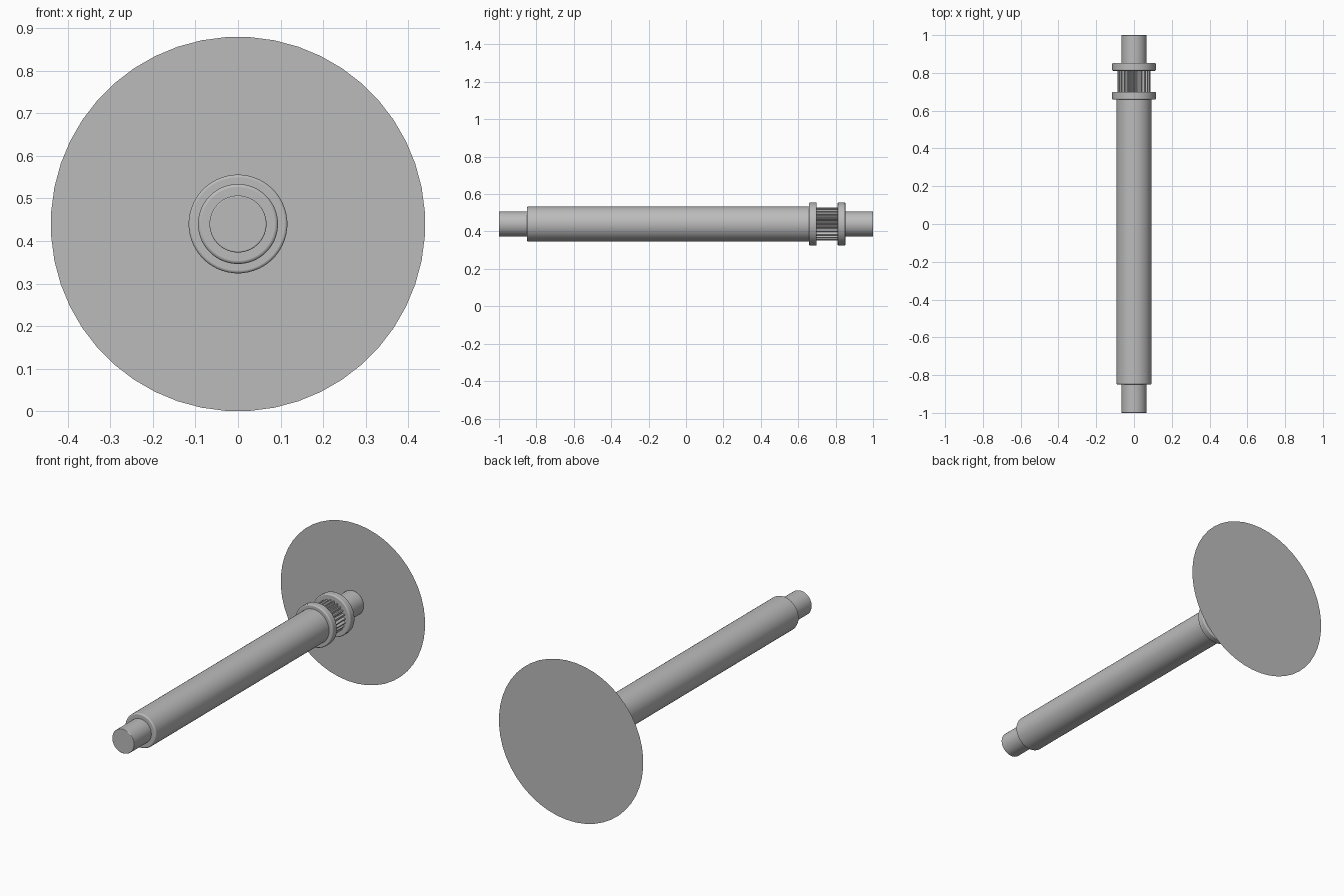
import bpy, bmesh, math

AXIS_Z = 0.44

cube = bpy.data.objects.get("Cube")
if cube:
    bpy.data.objects.remove(cube, do_unlink=True)

# One plain grey for the whole model
GREY = (0.5, 0.5, 0.5, 1.0)
steel = bpy.data.materials.new("plain_grey")
steel.diffuse_color = GREY
steel.use_nodes = True
steel.node_tree.nodes["Principled BSDF"].inputs["Base Color"].default_value = GREY


def ring_point(radius, angle, y):
    return (radius * math.cos(angle), y, AXIS_Z + radius * math.sin(angle))


def finish(name, bm):
    bmesh.ops.recalc_face_normals(bm, faces=bm.faces)
    mesh = bpy.data.meshes.new(name)
    bm.to_mesh(mesh)
    bm.free()
    mesh.materials.append(steel)
    obj = bpy.data.objects.new(name, mesh)
    bpy.context.collection.objects.link(obj)
    bpy.ops.object.select_all(action="DESELECT")
    obj.select_set(True)
    bpy.context.view_layer.objects.active = obj
    bpy.ops.object.shade_smooth_by_angle(angle=math.radians(35))
    return obj


def prism(name, radii, y0, y1):
    """Extrude a cross-section, given as radii around the axis, along y."""
    bm = bmesh.new()
    step = math.tau / len(radii)
    verts = [bm.verts.new(ring_point(r, (i + 0.5) * step, y0)) for i, r in enumerate(radii)]
    face = bm.faces.new(verts)
    if y1 > y0:
        grown = bmesh.ops.extrude_face_region(bm, geom=[face], use_keep_orig=True)
        moved = [v for v in grown["geom"] if isinstance(v, bmesh.types.BMVert)]
        bmesh.ops.translate(bm, verts=moved, vec=(0, y1 - y0, 0))
    return finish(name, bm)


def rod(name, radius, y0, y1, rounding, sides=48):
    """Turned section with softly rounded rims."""
    obj = prism(name, [radius] * sides, y0, y1)
    bevel = obj.modifiers.new("rounded_rims", "BEVEL")
    bevel.width = rounding
    bevel.segments = 3
    bevel.limit_method = "ANGLE"
    bevel.angle_limit = math.radians(40)
    return obj


# Turned shaft: narrow ends, thick body
rod("front_journal", 0.067, -1.0, -0.84, 0.003)
rod("shaft_body", 0.094, -0.85, 0.67, 0.007)
rod("rear_journal", 0.067, 0.84, 1.0, 0.003)

# Pair of collars around the splined section
for name, start in (("front_collar", 0.658), ("rear_collar", 0.811)):
    rod(name, 0.116, start, start + 0.041, 0.006)

# Splined section: alternating ridges and grooves
TEETH = 24
section = [0.088, 0.088, 0.074, 0.074] * TEETH
prism("splined_section", section, 0.69, 0.82)

# Thin round plate closing the rear end
prism("rear_disc", [0.44] * 48, 1.0, 1.0)
